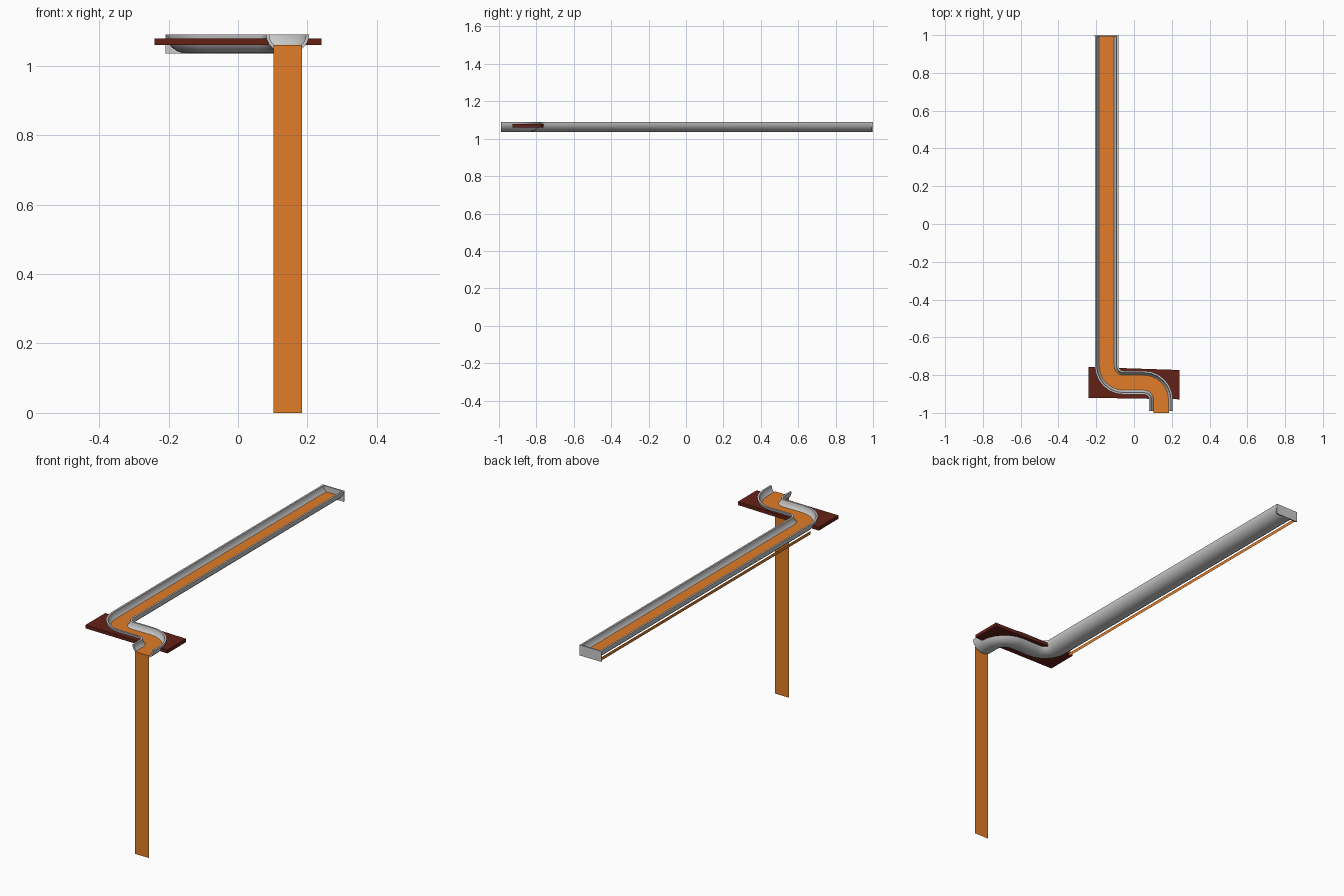
import bpy, bmesh, math
from math import sin, cos, pi

if "Cube" in bpy.data.objects:
    bpy.data.objects.remove(bpy.data.objects["Cube"])


def material(name, rgb):
    m = bpy.data.materials.new(name)
    m.diffuse_color = (*rgb, 1)
    m.use_nodes = True
    m.node_tree.nodes["Principled BSDF"].inputs["Base Color"].default_value = m.diffuse_color
    return m


ORANGE = material("molten_orange", (0.75, 0.2, 0.02))
RED = material("dark_red", (0.13, 0.015, 0.008))


def make(name, verts, faces, mat=None):
    me = bpy.data.meshes.new(name)
    me.from_pydata(verts, [], faces)
    bm = bmesh.new()
    bm.from_mesh(me)
    bmesh.ops.recalc_face_normals(bm, faces=bm.faces)
    bm.to_mesh(me)
    bm.free()
    ob = bpy.data.objects.new(name, me)
    bpy.context.collection.objects.link(ob)
    if mat:
        me.materials.append(mat)
    return ob


def prism(name, outline, z0, z1, mat=None):
    n = len(outline)
    verts = [(x, y, z) for z in (z0, z1) for x, y in outline]
    faces = [tuple(range(n)), tuple(range(n, 2 * n))]
    faces += [(i, (i + 1) % n, (i + 1) % n + n, i + n) for i in range(n)]
    return make(name, verts, faces, mat)


def sweep(name, path, section, closed, mat=None):
    """Sweep a (sideways, height) section along a flat path of (x, y, angle)."""
    n = len(section)
    verts = [(x + u * cos(a), y + u * sin(a), z) for x, y, a in path for u, z in section]
    faces = []
    for i in range(len(path) - 1):
        for j in range(n if closed else n - 1):
            k = (j + 1) % n
            faces.append((i * n + j, i * n + k, (i + 1) * n + k, (i + 1) * n + j))
    if closed:
        faces += [tuple(range(n)), tuple(range((len(path) - 1) * n, len(path) * n))]
    return make(name, verts, faces, mat)


# S-shaped centre line; the angle gives the sideways direction
def centre_line(end_y):
    r, steps = 0.09, 6
    pts = [(-0.145, 1.0, 0)]
    for i in range(steps + 1):
        a = pi / 2 * i / steps
        pts.append((-0.055 - r * cos(a), -0.75 - r * sin(a), a))
    for i in range(steps + 1):
        a = pi / 2 * (1 - i / steps)
        pts.append((0.053 + r * cos(a), -0.93 + r * sin(a), a))
    pts.append((0.143, end_y, 0))
    return pts


# Half-pipe trough
def arc(r, depth, n=12):
    return [(r * cos(pi * i / n), 1.09 - depth * sin(pi * i / n)) for i in range(n + 1)]


trough = sweep("trough", centre_line(-0.99), arc(0.0625, 0.055) + arc(0.053, 0.046)[::-1], True)
bpy.context.view_layer.objects.active = trough
trough.select_set(True)
bpy.ops.object.shade_smooth_by_angle(angle=math.radians(30))

# Back end cap
prism("end_cap", [(-0.209, 0.993), (-0.081, 0.993), (-0.081, 1), (-0.209, 1)], 1.035, 1.09)

# Molten stream in the trough, and the sheet falling from its end
sweep("stream", centre_line(-1.0), [(-0.041, 1.06), (0.041, 1.06)], False, ORANGE)
make("falling_sheet", [(0.102, -1, 0), (0.184, -1, 0), (0.184, -1, 1.06), (0.102, -1, 1.06)],
     [(0, 1, 2, 3)], ORANGE)

# Narrow strip along the lower left side of the trough
make("side_strip", [(-0.203, 0.993, 1.037), (-0.203, -0.74, 1.037),
                    (-0.203, -0.74, 1.054), (-0.203, 0.993, 1.054)], [(0, 1, 2, 3)], ORANGE)

# Support plate, cut away where the trough passes through
plate = prism("support_plate", [(-0.24, -0.92), (0.24, -0.928), (0.24, -0.773), (-0.24, -0.757)],
              1.06, 1.078, RED)
cutter = sweep("plate_cutter", centre_line(-1.1),
               [(-0.056, 1.0), (0.056, 1.0), (0.056, 1.2), (-0.056, 1.2)], True)
cutter.hide_render = True
cut = plate.modifiers.new("cut", 'BOOLEAN')
cut.operation = 'DIFFERENCE'
cut.object = cutter
bpy.context.view_layer.objects.active = plate
bpy.ops.object.modifier_apply(modifier=cut.name)
bpy.data.objects.remove(cutter)
